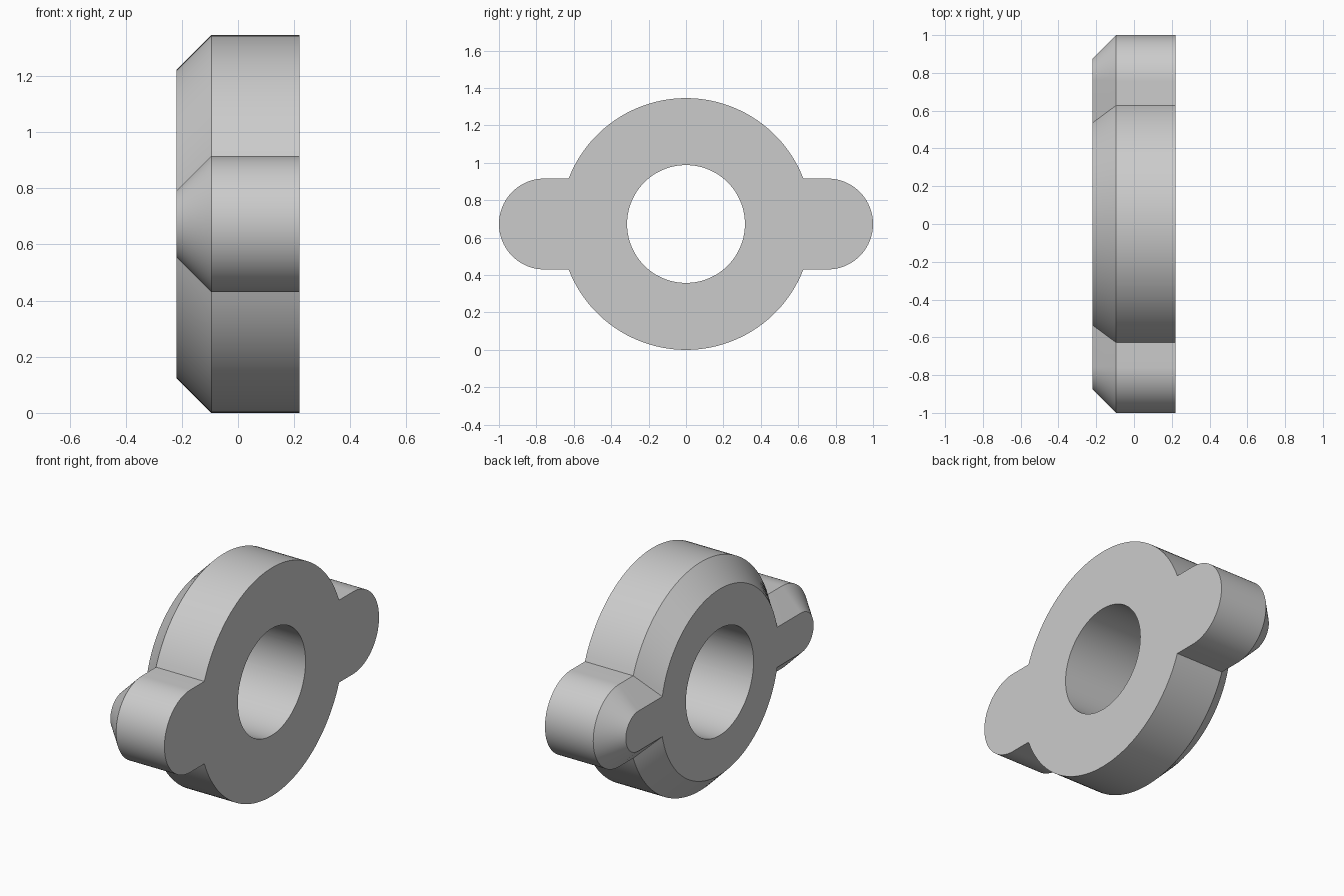
import bpy
import bmesh
from math import sin, cos, pi, asin, atan2, radians

if "Cube" in bpy.data.objects:
    bpy.data.objects.remove(bpy.data.objects["Cube"], do_unlink=True)

BODY_R, LOBE_R, HOLE_R = 0.673, 0.243, 0.315
LOBE_Y = 1 - LOBE_R
CENTRE_Z = BODY_R
BACK_X, CHAMFER_X, FACE_X = -0.22, -0.095, 0.22
CHAMFER = CHAMFER_X - BACK_X
STEPS = 48


def arc(cy, radius, start, end):
    """Points of a circular arc in the y-z plane."""
    angles = [start + (end - start) * i / STEPS for i in range(STEPS + 1)]
    return [(cy + radius * cos(a), radius * sin(a)) for a in angles]


def outline(inset):
    """Disc with a rounded lobe at each end, offset inwards."""
    body, lobe = BODY_R - inset, LOBE_R - inset
    meet = asin(lobe / body)
    half = arc(LOBE_Y, lobe, -pi / 2, pi / 2) + arc(0, body, meet, pi - meet)
    return half + [(-y, -z) for y, z in half]


def add_ring(bm, points, x):
    return [bm.verts.new((x, y, z + CENTRE_Z)) for y, z in points]


def bridge(bm, a, b):
    for i in range(len(a)):
        j = (i + 1) % len(a)
        bm.faces.new((a[i], a[j], b[j], b[i]))


# Closed loop of rings: outer wall, chamfer, back face, bore, front face
outer = outline(0)
bore = [(HOLE_R * cos(t), HOLE_R * sin(t)) for t in (atan2(z, y) for y, z in outer)]
bm = bmesh.new()
rings = [
    add_ring(bm, outer, FACE_X),
    add_ring(bm, outer, CHAMFER_X),
    add_ring(bm, outline(CHAMFER), BACK_X),
    add_ring(bm, bore, BACK_X),
    add_ring(bm, bore, FACE_X),
]
for i, ring in enumerate(rings):
    bridge(bm, ring, rings[(i + 1) % len(rings)])
bmesh.ops.recalc_face_normals(bm, faces=bm.faces)

mesh = bpy.data.meshes.new("lobed_collar")
bm.to_mesh(mesh)
bm.free()
collar = bpy.data.objects.new("lobed_collar", mesh)
bpy.context.collection.objects.link(collar)

# Plain grey finish
grey = bpy.data.materials.new("light_grey")
grey.use_nodes = True
colour = (0.6, 0.6, 0.6, 1)
grey.diffuse_color = colour
grey.node_tree.nodes["Principled BSDF"].inputs["Base Color"].default_value = colour
mesh.materials.append(grey)

# Smooth curved walls, crisp edges
bpy.ops.object.select_all(action="DESELECT")
collar.select_set(True)
bpy.context.view_layer.objects.active = collar
bpy.ops.object.shade_smooth_by_angle(angle=radians(30))
